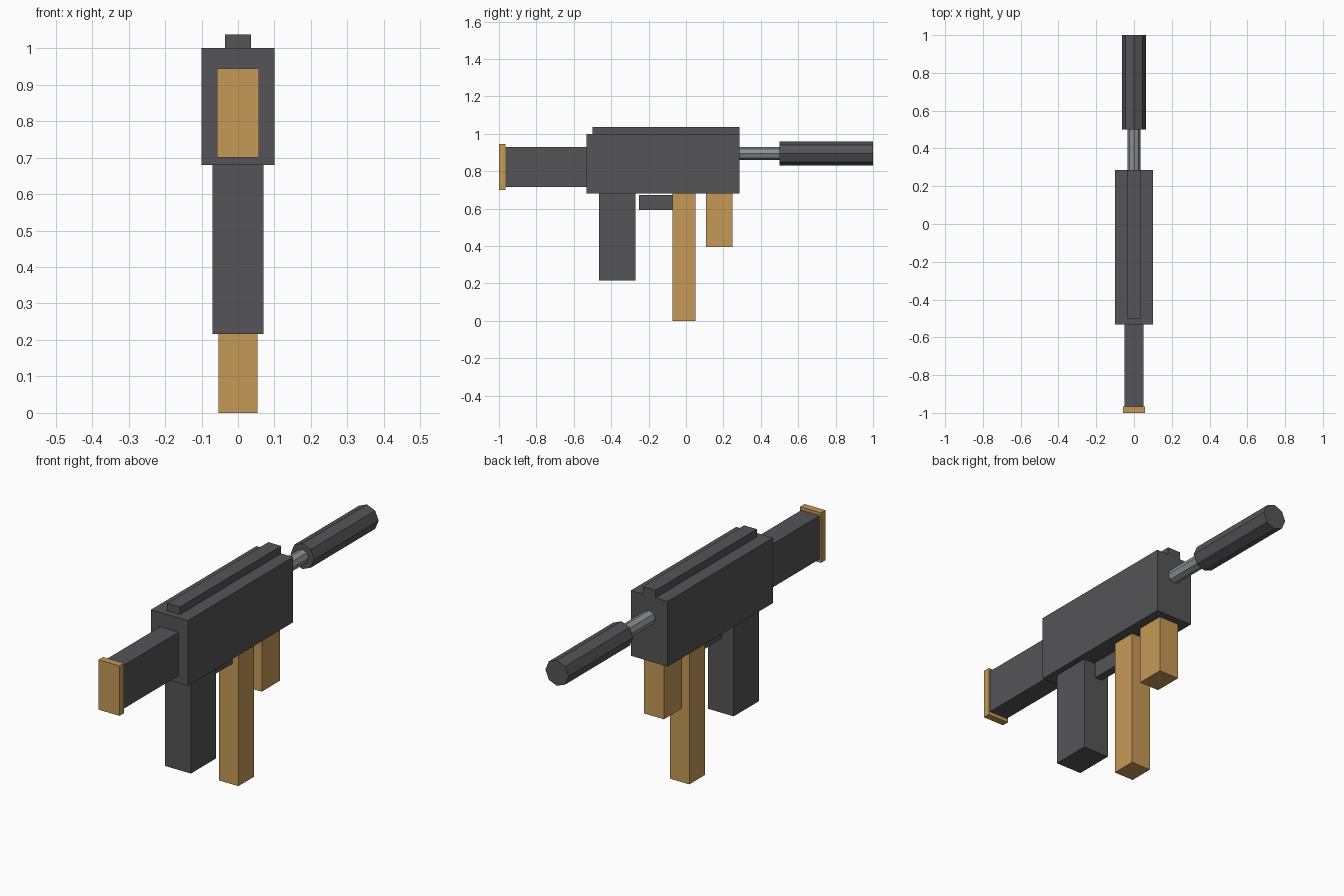
import bpy, math

if "Cube" in bpy.data.objects:
    bpy.data.objects.remove(bpy.data.objects["Cube"])


def material(name, rgb):
    m = bpy.data.materials.new(name)
    m.diffuse_color = (*rgb, 1)
    m.use_nodes = True
    m.node_tree.nodes["Principled BSDF"].inputs["Base Color"].default_value = m.diffuse_color
    return m


DARK = material("dark_metal", (0.09, 0.09, 0.095))
STEEL = material("steel", (0.27, 0.28, 0.29))
WOOD = material("wood", (0.56, 0.32, 0.095))


def box(name, half_width, y, z, mat):
    """Box centred on x = 0 spanning the given y and z ranges."""
    bpy.ops.mesh.primitive_cube_add(size=1, location=(0, sum(y) / 2, sum(z) / 2))
    ob = bpy.context.object
    ob.name = name
    ob.scale = (2 * half_width, y[1] - y[0], z[1] - z[0])
    bpy.ops.object.transform_apply(location=False, rotation=False, scale=True)
    ob.data.materials.append(mat)


def tube(name, radius, y, z, mat):
    """Eight-sided rod along y."""
    bpy.ops.mesh.primitive_cylinder_add(
        vertices=8, radius=radius, depth=y[1] - y[0],
        location=(0, sum(y) / 2, z), rotation=(math.pi / 2, 0, 0))
    ob = bpy.context.object
    ob.name = name
    ob.data.materials.append(mat)


# Body and sight rail
box("receiver", 0.10, (-0.532, 0.285), (0.68, 1.0), DARK)
box("top_rail", 0.035, (-0.50, 0.285), (1.0, 1.037), DARK)

# Stock and butt plate
box("stock", 0.05, (-0.965, -0.532), (0.717, 0.93), DARK)
box("butt_plate", 0.057, (-1.0, -0.965), (0.70, 0.945), WOOD)

# Parts hanging below the body
box("rear_grip", 0.07, (-0.465, -0.27), (0.216, 0.68), DARK)
box("trigger_block", 0.02, (-0.252, -0.073), (0.592, 0.672), DARK)
box("magazine", 0.053, (-0.073, 0.05), (0.0, 0.68), WOOD)
box("front_grip", 0.054, (0.107, 0.248), (0.395, 0.68), WOOD)

# Barrel and muzzle tube
tube("barrel", 0.034, (0.28, 0.50), 0.895, STEEL)
tube("muzzle_tube", 0.063, (0.50, 1.0), 0.895, DARK)
